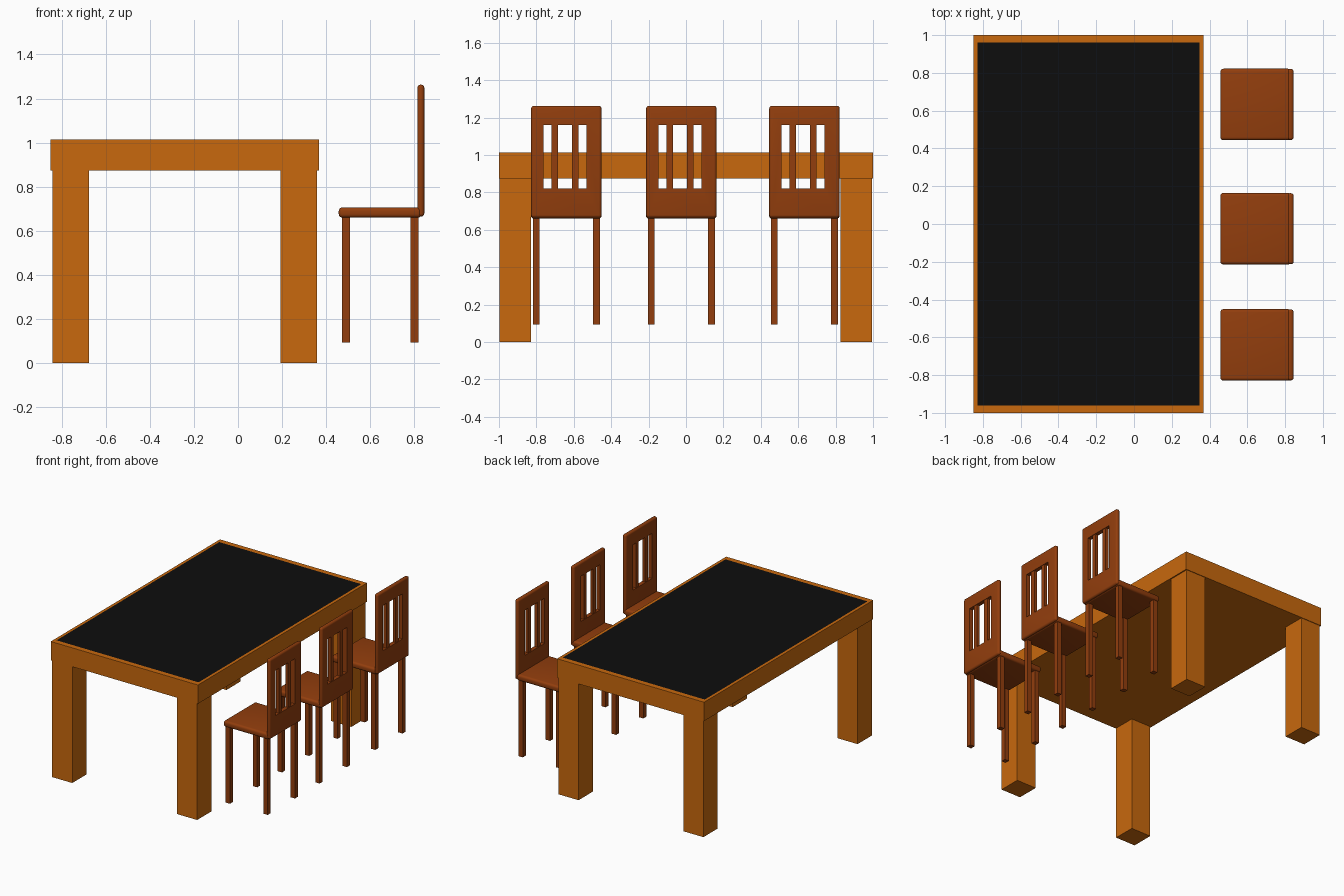
import bpy, bmesh
from mathutils import Vector

if "Cube" in bpy.data.objects:
    bpy.data.objects.remove(bpy.data.objects["Cube"])


def material(name, rgb):
    m = bpy.data.materials.new(name)
    m.diffuse_color = (*rgb, 1)
    m.use_nodes = True
    m.node_tree.nodes["Principled BSDF"].inputs["Base Color"].default_value = m.diffuse_color
    return m


oak = material("orange_wood", (0.58, 0.14, 0.004))
brown = material("brown_wood", (0.29, 0.048, 0.004))
black = material("black_top", (0.004, 0.004, 0.004))


def box(name, lo, hi, mat, bevel=0.0):
    """Box between two corners, optionally with rounded edges."""
    lo, hi = Vector(lo), Vector(hi)
    bm = bmesh.new()
    bmesh.ops.create_cube(bm, size=1)
    bmesh.ops.scale(bm, vec=hi - lo, verts=bm.verts)
    bmesh.ops.translate(bm, vec=(lo + hi) / 2, verts=bm.verts)
    if bevel:
        bmesh.ops.bevel(bm, geom=bm.edges[:], offset=bevel, segments=4,
                        profile=0.5, affect='EDGES')
    me = bpy.data.meshes.new(name)
    bm.to_mesh(me)
    bm.free()
    me.materials.append(mat)
    ob = bpy.data.objects.new(name, me)
    bpy.context.collection.objects.link(ob)
    if bevel:
        bpy.context.view_layer.objects.active = ob
        ob.select_set(True)
        bpy.ops.object.shade_smooth_by_angle()
        ob.select_set(False)
    return ob


# Table top with a flush black panel inside a wooden rim
top = box("table_top", (-0.85, -1, 0.873), (0.368, 1, 1.014), oak)
top.data.materials.append(black)
bm = bmesh.new()
bm.from_mesh(top.data)
bm.faces.ensure_lookup_table()
panel = max(bm.faces, key=lambda f: f.calc_center_median().z)
bmesh.ops.inset_region(bm, faces=[panel], thickness=0.03)
# the end rims are slightly wider than the side rims
for v in panel.verts:
    v.co.y = 0.962 if v.co.y > 0 else -0.962
panel.material_index = 1
bm.to_mesh(top.data)
bm.free()

# Table legs
for xn, x in (("left", -0.841), ("right", 0.193)):
    for yn, y in (("front", -0.996), ("back", 0.827)):
        box(f"table_{yn}_{xn}_leg", (x, y, 0), (x + 0.166, y + 0.168, 0.873), oak)


def chair(tag, cy):
    # Seat
    box(f"{tag}_seat", (0.457, cy - 0.189, 0.66), (0.832, cy + 0.189, 0.706),
        brown, 0.016)
    # Legs
    for xn, x in (("inner", 0.471), ("outer", 0.783)):
        for side in (-1, 1):
            y = cy + side * 0.161
            box(f"{tag}_{xn}_leg", (x, y - 0.018, 0.093),
                (x + 0.036, y + 0.018, 0.67), brown)
    # Backrest with a window cut through it
    back = box(f"{tag}_backrest", (0.814, cy - 0.188, 0.665),
               (0.845, cy + 0.188, 1.263), brown, 0.014)
    cutter = box(f"{tag}_window_cutter", (0.7, cy - 0.123, 0.822),
                 (0.9, cy + 0.107, 1.16), brown)
    cutter.hide_render = True
    cutter.hide_set(True)
    mod = back.modifiers.new("window", 'BOOLEAN')
    mod.operation = 'DIFFERENCE'
    mod.solver = 'EXACT'
    mod.object = cutter
    # Two slats inside the window
    for y in (-0.062, 0.048):
        box(f"{tag}_slat", (0.818, cy + y - 0.017, 0.815),
            (0.841, cy + y + 0.017, 1.167), brown)


for tag, cy in (("front_chair", -0.64), ("middle_chair", -0.025),
                ("back_chair", 0.633)):
    chair(tag, cy)
